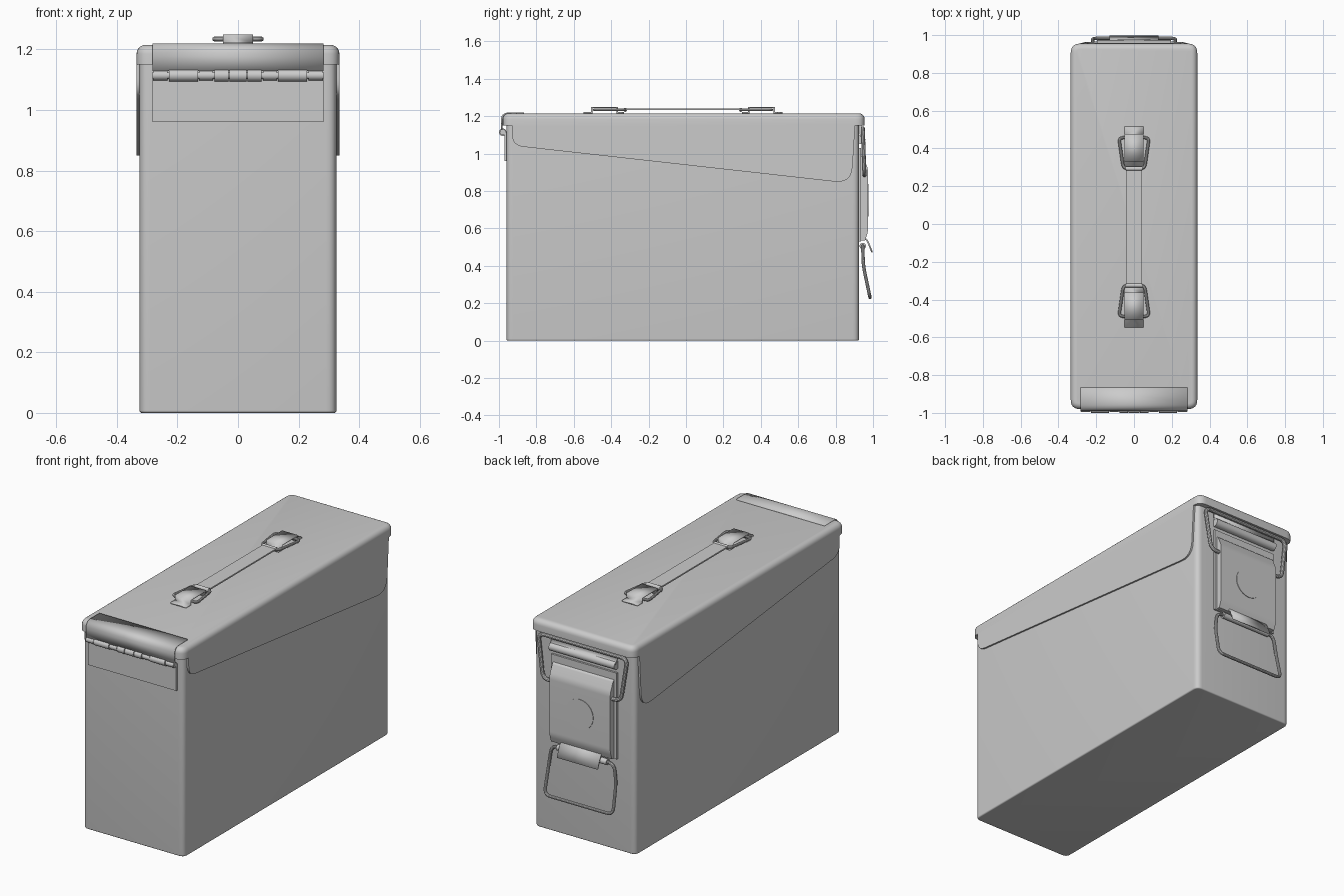
import bpy, bmesh, math
from mathutils import Vector

if "Cube" in bpy.data.objects:
    bpy.data.objects.remove(bpy.data.objects["Cube"])


def fillet(pts, r, closed=True, n=6):
    """Round the corners of a 2D or 3D polyline; r is one radius or one per point."""
    pts = [Vector(p) for p in pts]
    out = []
    for i, p in enumerate(pts):
        ri = r[i] if isinstance(r, (list, tuple)) else r
        if ri == 0 or (not closed and i in (0, len(pts) - 1)):
            out.append(p)
            continue
        u, v = pts[i - 1] - p, pts[(i + 1) % len(pts)] - p
        d = min(ri, u.length * 0.49, v.length * 0.49)
        a, b = p + u.normalized() * d, p + v.normalized() * d
        for k in range(n + 1):
            t = k / n
            out.append(a * (1 - t) ** 2 + p * 2 * t * (1 - t) + b * t * t)
    return out


def finish(ob):
    bpy.ops.object.select_all(action='DESELECT')
    ob.select_set(True)
    bpy.context.view_layer.objects.active = ob
    bpy.ops.object.shade_smooth_by_angle(angle=math.radians(35))
    return ob


def add(name, bm):
    me = bpy.data.meshes.new(name)
    bm.to_mesh(me)
    bm.free()
    ob = bpy.data.objects.new(name, me)
    bpy.context.collection.objects.link(ob)
    return ob


PLACE = {'x': lambda a, b, h: (h, a, b),
         'y': lambda a, b, h: (a, h, b),
         'z': lambda a, b, h: (a, b, h)}


def prism(name, poly, axis, lo, hi, top_bevel=0, low_bevel=0):
    """Extrude a closed outline along an axis, optionally rounding the end rims."""
    bm = bmesh.new()
    put = PLACE[axis]
    rims = [[bm.verts.new(put(p[0], p[1], h)) for p in poly] for h in (lo, hi)]
    caps = [bm.faces.new(rim) for rim in rims]
    n = len(poly)
    for i in range(n):
        j = (i + 1) % n
        bm.faces.new((rims[0][i], rims[0][j], rims[1][j], rims[1][i]))
    bmesh.ops.recalc_face_normals(bm, faces=bm.faces)
    for cap, width in ((0, low_bevel), (1, top_bevel)):
        if width:
            bmesh.ops.bevel(bm, geom=list(caps[cap].edges), offset=width, segments=5,
                            profile=0.5, affect='EDGES', clamp_overlap=True)
            caps = [f for f in caps if f.is_valid]
            if len(caps) < 2:
                break
    return finish(add(name, bm))


def rect(a0, b0, a1, b1):
    return [(a0, b0), (a1, b0), (a1, b1), (a0, b1)]


def strip(name, path, half, t):
    """Bent sheet metal: a y-z path swept across x, with thickness."""
    bm = bmesh.new()
    rows = [[bm.verts.new((s * half, p[0], p[1])) for s in (-1, 1)] for p in path]
    for a, b in zip(rows, rows[1:]):
        bm.faces.new((a[0], a[1], b[1], b[0]))
    ob = add(name, bm)
    m = ob.modifiers.new("thickness", 'SOLIDIFY')
    m.thickness, m.offset, m.use_even_offset = t, 0, True
    return finish(ob)


def wire(name, pts, r, bend, closed=False):
    path = fillet(pts, bend, closed)
    cu = bpy.data.curves.new(name, 'CURVE')
    cu.dimensions = '3D'
    cu.bevel_depth, cu.bevel_resolution, cu.use_fill_caps = r, 3, True
    sp = cu.splines.new('POLY')
    sp.points.add(len(path) - 1)
    for q, p in zip(sp.points, path):
        q.co = (*p, 1)
    sp.use_cyclic_u = closed
    ob = bpy.data.objects.new(name, cu)
    bpy.context.collection.objects.link(ob)
    bpy.ops.object.select_all(action='DESELECT')
    ob.select_set(True)
    bpy.context.view_layer.objects.active = ob
    bpy.ops.object.convert(target='MESH')
    return finish(bpy.context.object)


def rod(name, y, z, r, x0, x1):
    ring = [(y + r * math.cos(k * math.pi / 10), z + r * math.sin(k * math.pi / 10))
            for k in range(20)]
    return prism(name, ring, 'x', x0, x1)


# Box body and lid
prism("box_body", fillet(rect(-0.325, -0.96, 0.325, 0.925), 0.035), 'z', 0, 1.17, 0, 0.008)
prism("lid", fillet(rect(-0.335, -0.98, 0.335, 0.955), 0.05), 'z', 1.15, 1.215, 0.03)

# Slanted side skirts of the lid
skirt = fillet([(-0.93, 1.165), (-0.93, 1.043), (0.885, 0.84), (0.905, 1.165)],
               [0, 0.06, 0.09, 0])
for side, s in (("left", -1), ("right", 1)):
    prism("lid_skirt_" + side, skirt, 'x', *sorted((s * 0.322, s * 0.335)))

# Hinge at the front: two leaves, knuckles and pin
strip("hinge_upper_leaf", fillet([(-0.865, 1.216), (-0.986, 1.216), (-0.986, 1.128)],
                                 0.04, False), 0.283, 0.008)
prism("hinge_lower_leaf", rect(-0.283, 0.96, 0.283, 1.115), 'y', -0.97, -0.955)
edges = [-0.283, -0.23, -0.13, -0.08, -0.03, 0.03, 0.08, 0.13, 0.23, 0.283]
for i, (a, b) in enumerate(zip(edges, edges[1:])):
    r = 0.016 if i % 2 == 0 and i != 4 else 0.02
    rod("hinge_knuckle", -0.98, 1.114, r, a + 0.002, b - 0.002)
rod("hinge_pin", -0.98, 1.114, 0.012, -0.283, 0.283)

# Carry handle: strap, wire loops and folded brackets
prism("handle_strap", rect(-0.043, -0.325, 0.043, 0.297), 'z', 1.232, 1.24)
for end, s in (("back", 1), ("front", -1)):
    def Y(y):
        return -0.016 + s * (y + 0.016)
    fold = [(0.30, 1.219), (0.335, 1.219), (0.335, 1.246), (0.472, 1.246),
            (0.472, 1.219), (0.515, 1.219)]
    strip("handle_bracket_" + end, [(Y(y), z) for y, z in fold], 0.05, 0.007)
    loop = [(-0.08, 0.457), (0.08, 0.457), (0.056, 0.293), (-0.056, 0.293)]
    wire("handle_loop_" + end, [(x, Y(y), 1.234) for x, y in loop], 0.008, 0.025, True)
    rod("handle_strap_curl_" + end, Y(0.293), 1.234, 0.011, -0.043, 0.043)

# Latch at the back: mounting plate, lid hook and closing lever
prism("latch_mount_plate", rect(-0.21, 0.53, 0.21, 1.03), 'y', 0.92, 0.936)
strip("lid_hook", fillet([(0.932, 1.16), (0.932, 1.10), (0.95, 1.085)], 0.02, False),
      0.21, 0.01)
rod("lid_hook_roll", 0.935, 1.075, 0.024, -0.21, 0.21)
lever = fillet([(0.93, 0.99), (0.945, 0.985), (0.973, 0.92), (0.973, 0.58),
                (0.957, 0.535), (0.93, 0.535)], [0, 0.01, 0.02, 0.02, 0, 0])
prism("latch_lever", lever, 'x', -0.195, 0.195)
prism("latch_lever_disc", [(0.087 * math.cos(k * math.pi / 20),
                            0.75 + 0.087 * math.sin(k * math.pi / 20)) for k in range(40)],
      'y', 0.965, 0.976)
strip("latch_pull_tab", fillet([(0.95, 0.555), (0.97, 0.535), (0.995, 0.472)], 0.02, False),
      0.13, 0.008)

# Latch wires: upper closing loop and lower pull bail
wire("latch_closing_loop", [(-0.285, 0.945, 1.135), (0.285, 0.945, 1.135),
                            (0.25, 0.954, 0.885), (-0.25, 0.954, 0.885)], 0.011, 0.04, True)
bail = [(0.2, 0.945, 0.505), (0.215, 0.948, 0.40), (0.22, 0.984, 0.23)]
wire("latch_pull_bail", bail + [(-x, y, z) for x, y, z in reversed(bail)], 0.009, 0.04, True)
rod("latch_bail_clip", 0.945, 0.505, 0.017, -0.16, 0.16)
